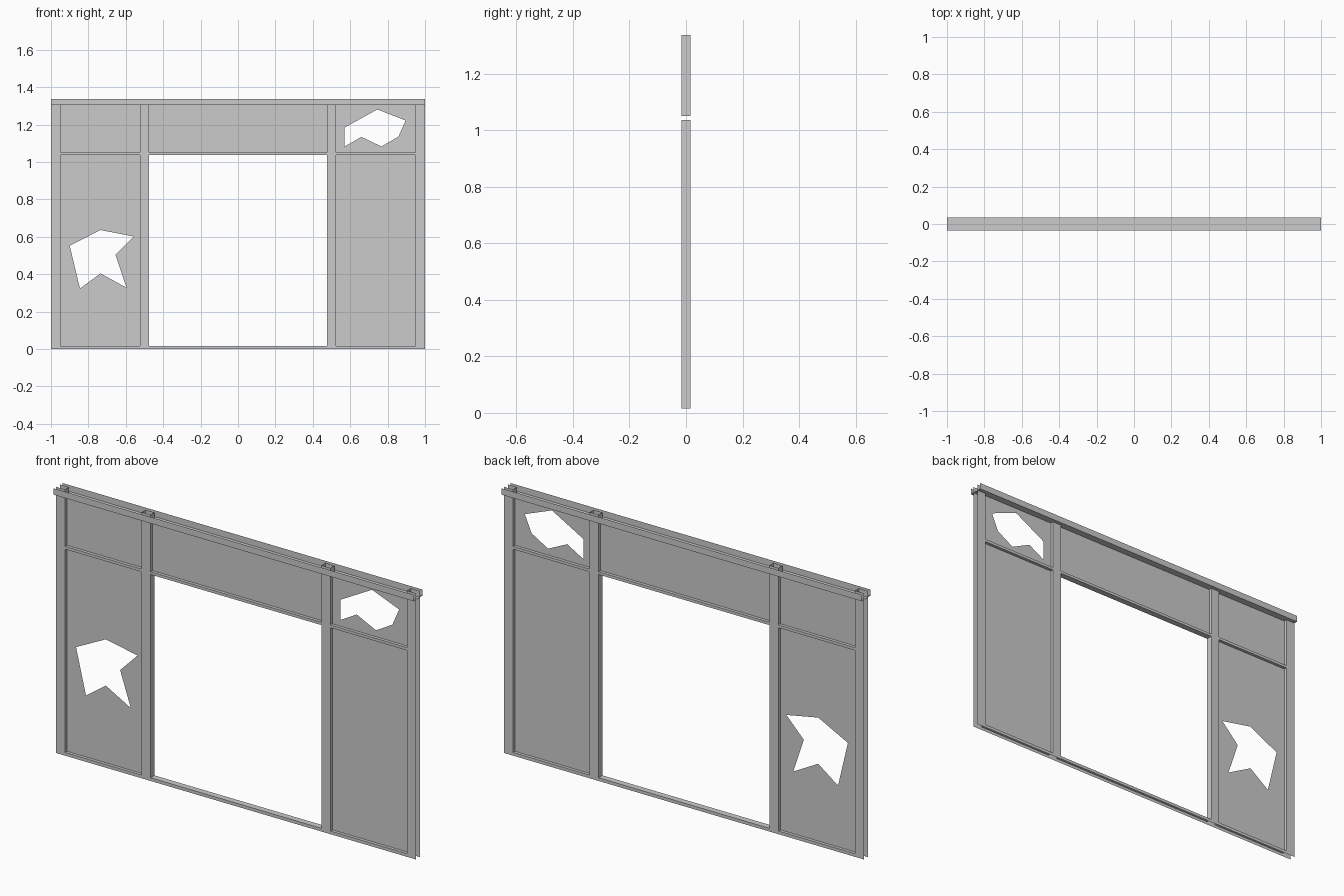
import bpy, bmesh

if "Cube" in bpy.data.objects:
    bpy.data.objects.remove(bpy.data.objects["Cube"])

D = 0.0155                      # half depth of the frame
RAIL = 0.035                    # half depth of the top channel
H = 1.337                       # overall height
SILL, BAR_LO, BAR_HI, RAIL_LO = 0.016, 1.037, 1.051, 1.305


def finish(name, bm):
    me = bpy.data.meshes.new(name)
    bm.to_mesh(me)
    bm.free()
    ob = bpy.data.objects.new(name, me)
    bpy.context.collection.objects.link(ob)
    return ob


def sheets(name, rects):
    """Thin axis-aligned rectangles, each given by two opposite corners."""
    bm = bmesh.new()
    for a, b in rects:
        flat = [i for i in range(3) if abs(a[i] - b[i]) < 1e-6][0]
        u, v = [i for i in range(3) if i != flat]
        vs = []
        for pu, pv in ((a, a), (b, a), (b, b), (a, b)):
            co = list(a)
            co[u], co[v] = pu[u], pv[v]
            vs.append(bm.verts.new(co))
        bm.faces.new(vs)
    bmesh.ops.remove_doubles(bm, verts=bm.verts, dist=1e-5)
    bmesh.ops.recalc_face_normals(bm, faces=bm.faces)
    return finish(name, bm)


def faces_pair(x0, x1, z0, z1, y=D):
    return [((x0, s * y, z0), (x1, s * y, z1)) for s in (-1, 1)]


def level(x0, x1, z, y=D):
    return ((x0, -y, z), (x1, y, z))


def post(name, x0, x1, sides):
    """Folded post; side walls are open where the crossbar joins."""
    r = []
    for z0, z1 in ((0, SILL), (SILL, BAR_LO), (BAR_LO, BAR_HI), (BAR_HI, H)):
        r += faces_pair(x0, x1, z0, z1)
    for x in sides:
        for z0, z1 in ((SILL, BAR_LO), (BAR_HI, H)):
            r.append(((x, -D, z0), (x, D, z1)))
    sheets(name, r)


def panel(name, x0, x1, z0, z1, hole=None):
    """Thin panel, optionally with a jagged broken hole."""
    bm = bmesh.new()
    edges = []
    for loop in ([(x0, z0), (x1, z0), (x1, z1), (x0, z1)], hole or []):
        vs = [bm.verts.new((x, 0, z)) for x, z in loop]
        edges += [bm.edges.new((vs[i - 1], vs[i])) for i in range(len(vs))]
    bmesh.ops.triangle_fill(bm, edges=edges, use_beauty=True, normal=(0, -1, 0))
    finish(name, bm)


# Posts: outer ones are open at the wall ends
post("outer_post_left", -1, -0.95, [-0.95])
post("outer_post_right", 0.95, 1, [0.95])
post("inner_post_left", -0.525, -0.475, [-0.525, -0.475])
post("inner_post_right", 0.475, 0.525, [0.475, 0.525])

# Sill and crossbar in each bay
bays = {"left": (-0.95, -0.525), "middle": (-0.475, 0.475), "right": (0.525, 0.95)}
for n, (a, b) in bays.items():
    sheets("sill_" + n, faces_pair(a, b, 0, SILL) + [level(a, b, SILL)])
    sheets("crossbar_" + n, faces_pair(a, b, BAR_LO, BAR_HI)
           + [level(a, b, BAR_LO), level(a, b, BAR_HI)])

# Top channel, open upwards
sheets("top_channel", faces_pair(-1, 1, RAIL_LO, H, RAIL) + [level(-1, 1, RAIL_LO, RAIL)])

# Panels, two of them broken
hole_low = [(-0.90, 0.553), (-0.735, 0.636), (-0.558, 0.602), (-0.655, 0.503),
            (-0.596, 0.328), (-0.735, 0.404), (-0.845, 0.324)]
hole_high = [(0.57, 1.184), (0.745, 1.281), (0.896, 1.222), (0.858, 1.136),
             (0.767, 1.083), (0.66, 1.134), (0.57, 1.083)]
panel("lower_panel_left", *bays["left"], SILL, BAR_LO, hole_low)
panel("lower_panel_right", *bays["right"], SILL, BAR_LO)
panel("upper_panel_left", *bays["left"], BAR_HI, RAIL_LO)
panel("upper_panel_middle", *bays["middle"], BAR_HI, RAIL_LO)
panel("upper_panel_right", *bays["right"], BAR_HI, RAIL_LO, hole_high)
